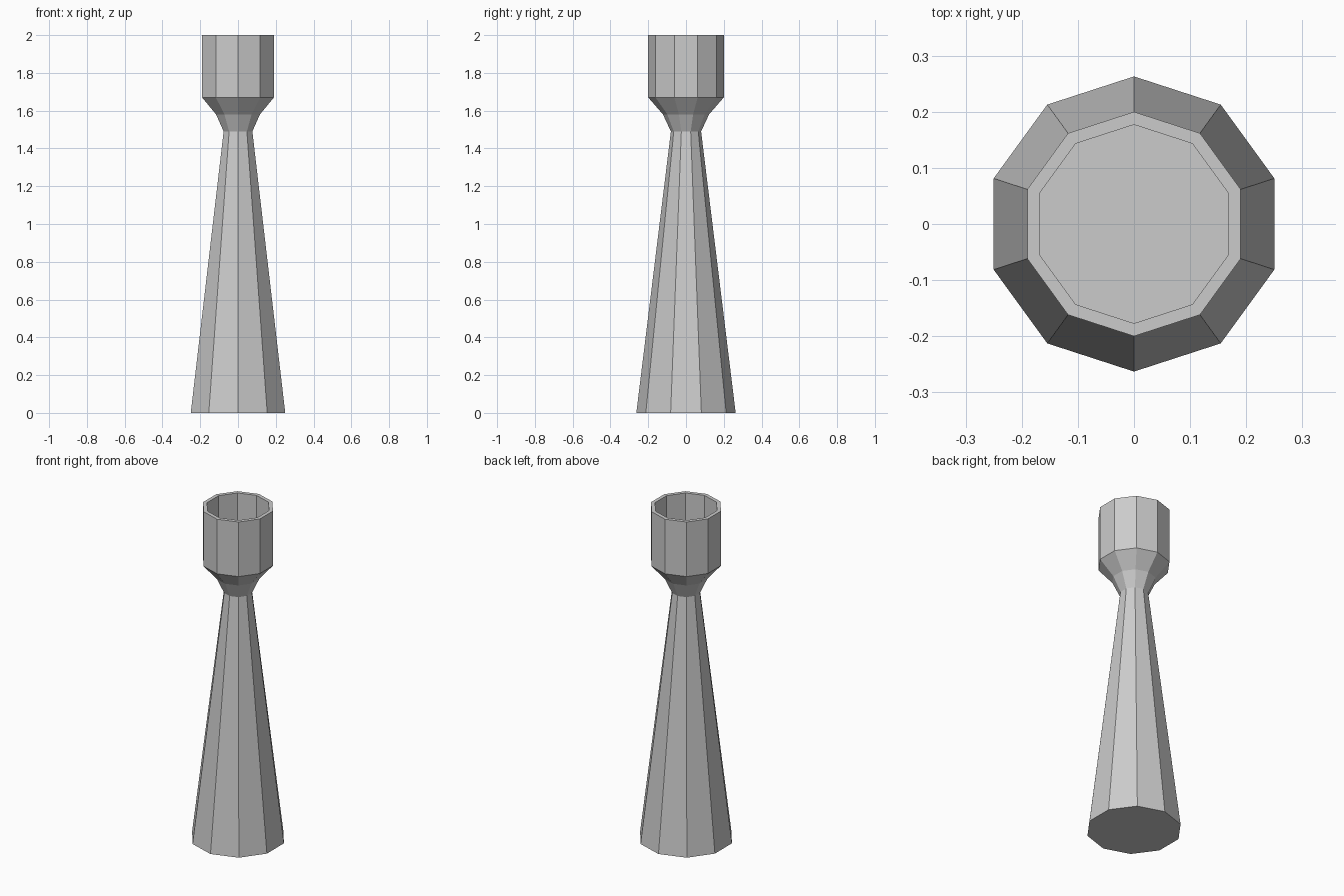
import bpy
import bmesh
from math import cos, sin, pi

SIDES = 10

cube = bpy.data.objects.get("Cube")
if cube:
    bpy.data.objects.remove(cube, do_unlink=True)

# Single plain grey finish
grey = bpy.data.materials.new("plain_grey")
grey.use_nodes = True
colour = (0.6, 0.6, 0.6, 1.0)
grey.diffuse_color = colour
grey.node_tree.nodes["Principled BSDF"].inputs["Base Color"].default_value = colour


def lathe(name, profile):
    """Turn a (radius, height) profile into a flat-sided solid, capped at both ends."""
    bm = bmesh.new()
    rings = []
    for radius, z in profile:
        angles = [pi / 2 + 2 * pi * i / SIDES for i in range(SIDES)]
        rings.append([bm.verts.new((radius * cos(a), radius * sin(a), z)) for a in angles])
    for low, high in zip(rings, rings[1:]):
        for i in range(SIDES):
            j = (i + 1) % SIDES
            bm.faces.new((low[i], low[j], high[j], high[i]))
    bm.faces.new(rings[0][::-1])
    bm.faces.new(rings[-1])
    mesh = bpy.data.meshes.new(name)
    bm.to_mesh(mesh)
    bm.free()
    mesh.materials.append(grey)
    obj = bpy.data.objects.new(name, mesh)
    bpy.context.collection.objects.link(obj)
    return obj


# Tapered stem, flared neck, straight cup, rim and hollow in one profile
lathe("candlestick", [
    (0.263, 0.0),    # foot
    (0.08, 1.49),    # neck
    (0.122, 1.58),   # flare
    (0.2, 1.67),     # cup bottom
    (0.2, 2.0),      # outer rim
    (0.177, 2.0),    # inner rim
    (0.177, 1.69),   # cup floor
])
